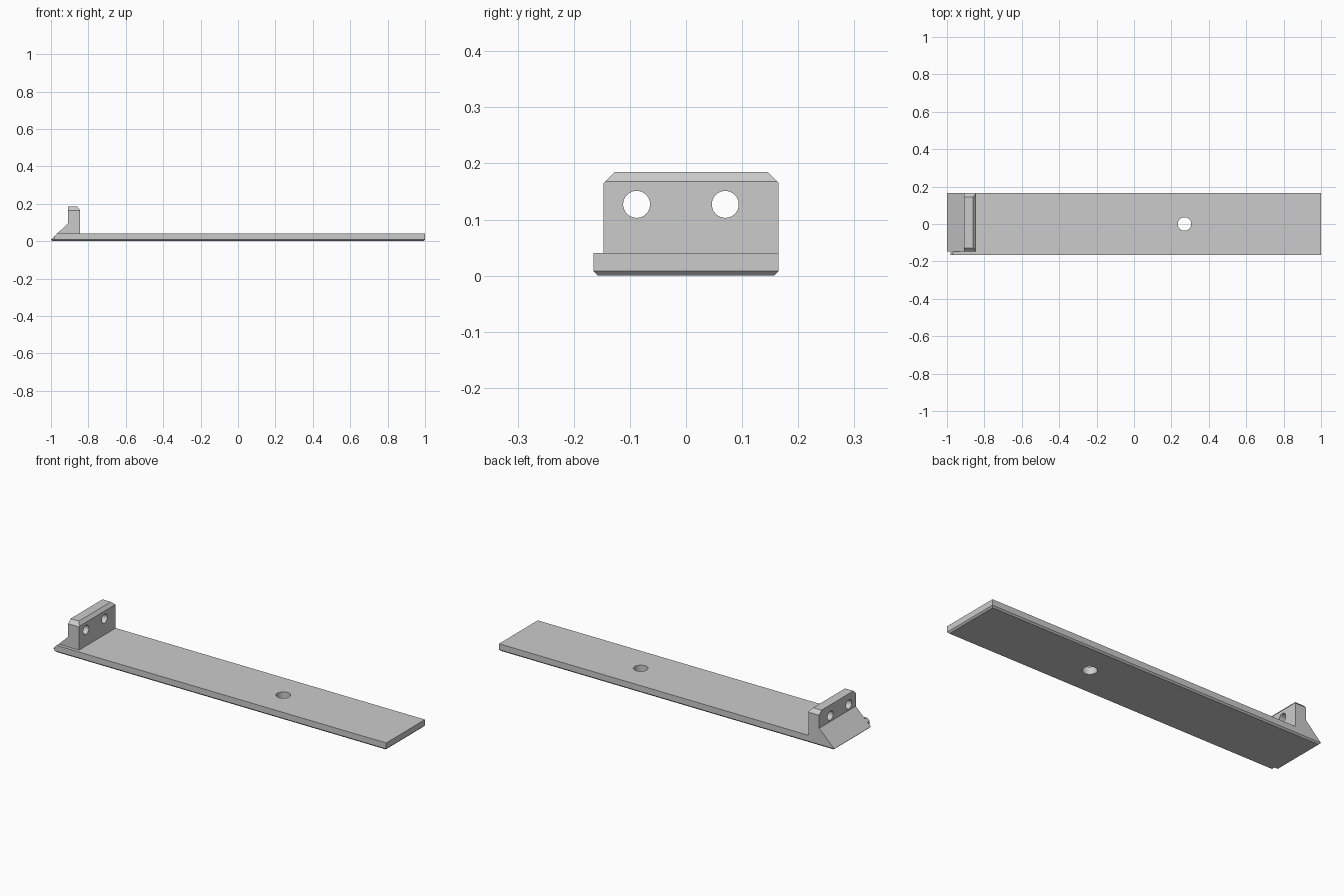
import bpy, bmesh
from mathutils import Vector, Matrix

if "Cube" in bpy.data.objects:
    bpy.data.objects.remove(bpy.data.objects["Cube"])

grey = bpy.data.materials.new("plain grey")
grey.use_nodes = True
colour = (0.6, 0.6, 0.6, 1)
grey.diffuse_color = colour
grey.node_tree.nodes["Principled BSDF"].inputs["Base Color"].default_value = colour

HALF = 0.165      # half width
THICK = 0.04      # plate thickness
CH = 0.008        # lower chamfer
SIDE = -0.147     # front side of the upright
TOP = 0.185       # top of the upright
RAMP = (Vector((-1, 0, CH)), Vector((-0.087, 0, 0.09)))


def make_object(name, bm):
    bmesh.ops.recalc_face_normals(bm, faces=bm.faces)
    mesh = bpy.data.meshes.new(name)
    bm.to_mesh(mesh)
    bm.free()
    mesh.materials.append(grey)
    ob = bpy.data.objects.new(name, mesh)
    bpy.context.collection.objects.link(ob)
    return ob


def loft(rings):
    """Solid through a stack of matching point rings."""
    bm = bmesh.new()
    loops = [[bm.verts.new(p) for p in ring] for ring in rings]
    for a, b in zip(loops, loops[1:]):
        for i in range(len(a)):
            j = (i + 1) % len(a)
            bm.faces.new((a[i], a[j], b[j], b[i]))
    bm.faces.new(loops[0])
    bm.faces.new(loops[-1])
    return bm


def slice_off(bm, point, normal):
    """Remove everything on the normal side of a plane and cap the cut."""
    geom = bm.verts[:] + bm.edges[:] + bm.faces[:]
    bmesh.ops.bisect_plane(bm, geom=geom, plane_co=point,
                           plane_no=Vector(normal).normalized(), clear_outer=True)
    bmesh.ops.holes_fill(bm, edges=[e for e in bm.edges if e.is_boundary], sides=0)


def combine(target, other, operation):
    mod = target.modifiers.new(operation.lower(), 'BOOLEAN')
    mod.operation = operation
    mod.solver = 'EXACT'
    mod.object = other
    bpy.context.view_layer.objects.active = target
    bpy.ops.object.modifier_apply(modifier=mod.name)
    bpy.data.objects.remove(other)


def drill(target, centre, radius, length, axis):
    bm = bmesh.new()
    turn = Matrix.Rotation(1.5707963, 4, 'Y') if axis == 'X' else Matrix()
    bmesh.ops.create_cone(bm, cap_ends=True, segments=48, radius1=radius, radius2=radius,
                          depth=length, matrix=Matrix.Translation(centre) @ turn)
    cutter = make_object("hole_cutter", bm)
    cutter.hide_render = True
    combine(target, cutter, 'DIFFERENCE')


def plate_ring(z, inset):
    # outline with a small notch at the front corner of the ramp end
    left, notch, end = -1 + inset, -0.98 + inset, 1 - inset
    front, back, step = -HALF + inset, HALF - inset, SIDE + inset
    return [(left, step, z), (notch, step, z), (notch, front, z),
            (end, front, z), (end, back, z), (left, back, z)]


# Long plate with chamfered underside and ramped end
bm = loft([plate_ring(0, CH), plate_ring(CH, 0), plate_ring(THICK, 0)])
slice_off(bm, *RAMP)
plate = make_object("plate_with_upright", bm)

# Upright block with its ramp foot and chamfered top
profile = [(-0.967, THICK), (-0.845, THICK), (-0.845, 0.168), (-0.86, TOP),
           (-0.91, TOP), (-0.91, 0.095)]
bm = loft([[(x, y, z) for x, z in profile] for y in (SIDE, HALF)])
slice_off(bm, (0, SIDE, TOP - 0.02), (0, -1, 1))
slice_off(bm, (0, HALF, TOP - 0.02), (0, 1, 1))
upright = make_object("upright", bm)
combine(plate, upright, 'UNION')

# Holes through the upright and the plate
for y in (-0.088, 0.07):
    drill(plate, (-0.88, y, 0.127), 0.024, 0.2, 'X')
drill(plate, (0.27, 0, 0.02), 0.036, 0.2, 'Z')

bpy.ops.object.select_all(action='DESELECT')
plate.select_set(True)
bpy.context.view_layer.objects.active = plate
bpy.ops.object.shade_smooth_by_angle(angle=0.5)
